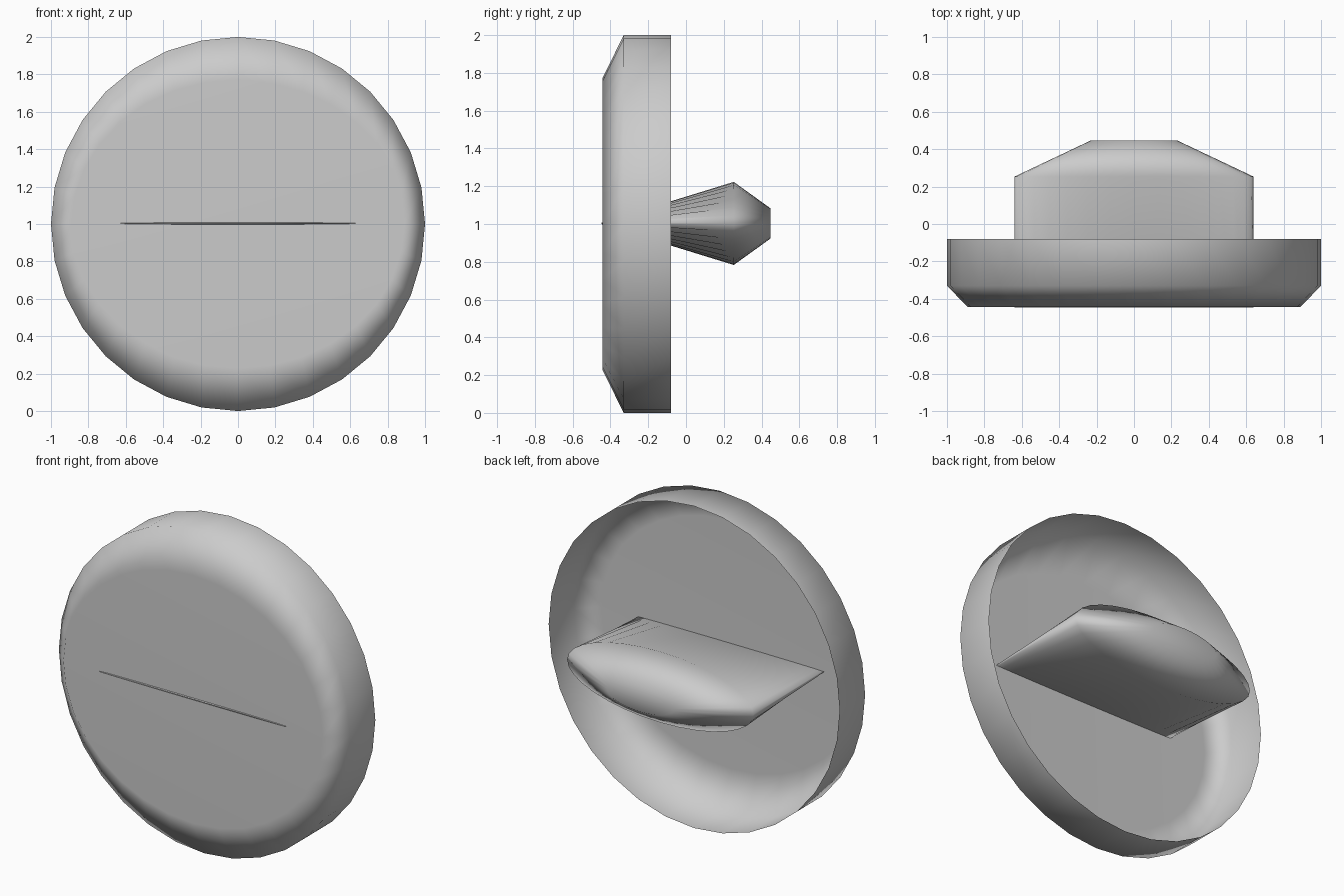
import bpy, bmesh
from math import sin, cos, tau

SIDES = 32

# Remove the default cube
cube = bpy.data.objects.get("Cube")
if cube:
    bpy.data.objects.remove(cube)

grey = bpy.data.materials.new("light grey")
grey.use_nodes = True
colour = (0.6, 0.6, 0.6, 1)
grey.diffuse_color = colour
grey.node_tree.nodes["Principled BSDF"].inputs["Base Color"].default_value = colour


def loft(name, rings, height, cap_end):
    """Skin elliptical rings (y, half width, half height) from front to back."""
    bm = bmesh.new()
    loops = []
    for y, rx, rz in rings:
        angles = [tau * i / SIDES for i in range(SIDES)]
        loops.append([bm.verts.new((rx * cos(a), y, height + rz * sin(a)))
                      for a in angles])
    for near, far in zip(loops, loops[1:]):
        for i in range(SIDES):
            j = (i + 1) % SIDES
            bm.faces.new((near[i], far[i], far[j], near[j]))
    bm.faces.new(loops[0])
    if cap_end:
        bm.faces.new(list(reversed(loops[-1])))
    for face in bm.faces:
        face.smooth = True
    bm.normal_update()
    mesh = bpy.data.meshes.new(name)
    bm.to_mesh(mesh)
    bm.free()
    mesh.materials.append(grey)
    obj = bpy.data.objects.new(name, mesh)
    bpy.context.collection.objects.link(obj)
    # Large flat faces stay flat while the rims blend softly
    obj.modifiers.new("soft_rims", 'WEIGHTED_NORMAL')
    return obj


# Thin round shell, open at the back, with an oval front
loft("dish", [(-0.443, 0.89, 0.77), (-0.33, 1, 1), (-0.08, 1, 1)], 1, False)

# Wedge-shaped grip, its thin edge just breaking through the front
loft("grip", [(-0.447, 0.64, 0.004), (0.253, 0.64, 0.22), (0.447, 0.23, 0.08)],
     1.003, True)
